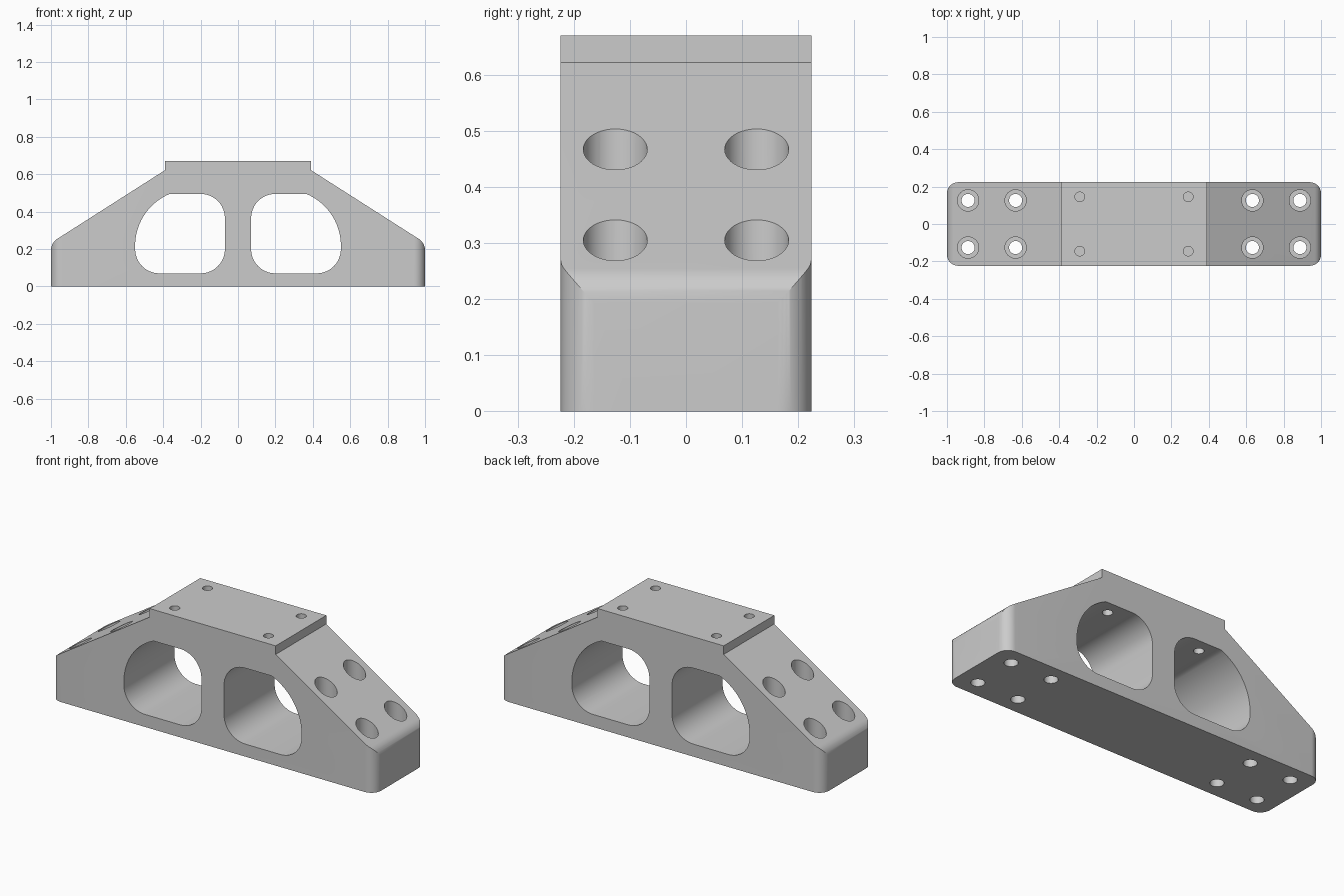
import bpy, bmesh
from math import cos, sin, pi, radians, sqrt, atan2
from mathutils import Matrix, Vector

cube = bpy.data.objects.get("Cube")
if cube:
    bpy.data.objects.remove(cube, do_unlink=True)

LENGTH, HALF_DEPTH, HEIGHT = 1.0, 0.2235, 0.67
SHOULDER_X, SHOULDER_Z, END_Z = 0.39, 0.622, 0.233

grey = bpy.data.materials.new("machined_grey")
grey.use_nodes = True
grey.diffuse_color = (0.6, 0.6, 0.6, 1)
grey.node_tree.nodes["Principled BSDF"].inputs["Base Color"].default_value = (0.6, 0.6, 0.6, 1)


def arc(cx, cz, r, start, end, steps=12):
    """Points on an arc, angles in degrees."""
    angles = [radians(start + (end - start) * i / steps) for i in range(steps + 1)]
    return [(cx + r * cos(a), cz + r * sin(a)) for a in angles]


def fillet(before, corner, after, tangent, steps=10):
    """Round one profile corner with a circular arc."""
    b, c, a = Vector(before), Vector(corner), Vector(after)
    u, v = (b - c).normalized(), (a - c).normalized()
    p, q = c + u * tangent, c + v * tangent
    half = u.angle(v) / 2
    centre = c + (u + v).normalized() * tangent / cos(half)
    start, end = p - centre, q - centre
    sweep = atan2(start.cross(end), start.dot(end))
    return [tuple(centre + Matrix.Rotation(sweep * i / steps, 2) @ start)
            for i in range(steps + 1)]


def prism(name, points, low, high, axis):
    """Extrude a flat outline along y or z."""
    bm = bmesh.new()
    place = (lambda p: (p[0], low, p[1])) if axis == "y" else (lambda p: (p[0], p[1], low))
    face = bm.faces.new([bm.verts.new(place(p)) for p in points])
    top = bmesh.ops.extrude_face_region(bm, geom=[face])["geom"]
    shift = (0, high - low, 0) if axis == "y" else (0, 0, high - low)
    bmesh.ops.translate(bm, vec=shift, verts=[v for v in top if isinstance(v, bmesh.types.BMVert)])
    bmesh.ops.recalc_face_normals(bm, faces=bm.faces)
    mesh = bpy.data.meshes.new(name)
    bm.to_mesh(mesh)
    bm.free()
    mesh.materials.append(grey)
    obj = bpy.data.objects.new(name, mesh)
    bpy.context.collection.objects.link(obj)
    return obj


def combine(target, tool, operation):
    """Apply a boolean and discard the tool."""
    tool.hide_render = True
    bpy.context.view_layer.objects.active = target
    mod = target.modifiers.new("cut", "BOOLEAN")
    mod.operation, mod.solver, mod.object = operation, "EXACT", tool
    bpy.ops.object.modifier_apply(modifier=mod.name)
    bpy.data.objects.remove(tool, do_unlink=True)


def drill(x, y, radius, low, high):
    ring = arc(x, y, radius, 0, 360, 40)[:-1]
    combine(bracket, prism("drill", ring, low, high, "z"), "DIFFERENCE")


# Body: sloped side profile with a raised top pad
right_side = [(LENGTH, 0)]
right_side += fillet((LENGTH, 0), (LENGTH, END_Z), (SHOULDER_X, SHOULDER_Z), 0.04)
right_side += [(SHOULDER_X, SHOULDER_Z), (SHOULDER_X, HEIGHT)]
outline = right_side + [(-x, z) for x, z in reversed(right_side)]
bracket = prism("mounting_bracket", outline, -HALF_DEPTH, HALF_DEPTH, "y")

# Rounded vertical corners
r = 0.06
plan = []
for sx, sy, start in ((1, 1, 0), (-1, 1, 90), (-1, -1, 180), (1, -1, 270)):
    plan += arc(sx * (LENGTH - r), sy * (HALF_DEPTH - r), r, start, start + 90)
combine(bracket, prism("corner_envelope", plan, -0.1, 0.8, "z"), "INTERSECT")

# Two windows, each with a broad arc following the slope
inner, outer, low, high, r = 0.07, 0.55, 0.07, 0.495, 0.13
big, kink_x = 0.30, 0.365
spring_z = high - sqrt(big ** 2 - (kink_x - outer + big) ** 2)
kink_angle = atan2(high - spring_z, kink_x - outer + big) * 180 / pi
window = arc(inner + r, low + r, r, 180, 270)
window += arc(outer - r, low + r, r, 270, 360)
window += arc(outer - big, spring_z, big, 0, kink_angle, 20)
window += arc(inner + r, high - r, r, 90, 180)
for side in (-1, 1):
    points = [(side * x, z) for x, z in window]
    combine(bracket, prism("window_cutter", points, -0.4, 0.4, "y"), "DIFFERENCE")

# Counterbored bolt holes in the slopes, small holes through the pad
for sx in (-1, 1):
    for sy in (-1, 1):
        for x in (0.633, 0.887):
            drill(sx * x, sy * 0.126, 0.035, -0.1, 0.8)
            drill(sx * x, sy * 0.126, 0.057, 0.12, 0.8)
        drill(sx * 0.29, sy * 0.145, 0.026, 0.4, 0.8)

# Smooth curved walls, crisp edges
bpy.ops.object.select_all(action="DESELECT")
bracket.select_set(True)
bpy.context.view_layer.objects.active = bracket
bpy.ops.object.shade_smooth_by_angle(angle=radians(25))
